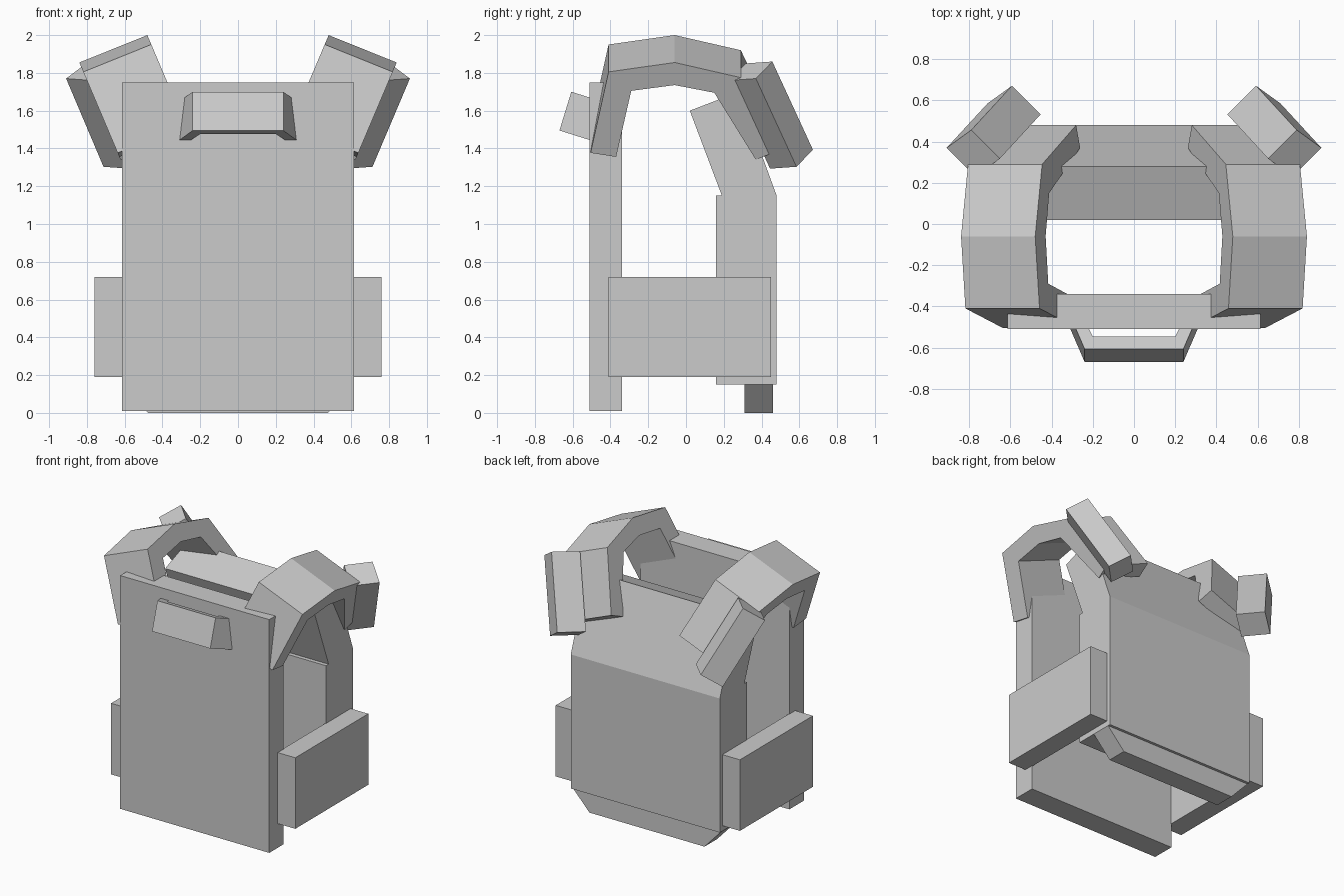
import bpy, bmesh
from mathutils import Vector

if "Cube" in bpy.data.objects:
    bpy.data.objects.remove(bpy.data.objects["Cube"])


def prism(name, outline, sweep, mirror=False):
    """Flat outline of 3D points swept along a vector, optionally mirrored in x."""
    bm = bmesh.new()
    face = bm.faces.new([bm.verts.new(p) for p in outline])
    ext = bmesh.ops.extrude_face_region(bm, geom=[face], use_keep_orig=True)
    moved = [g for g in ext["geom"] if isinstance(g, bmesh.types.BMVert)]
    bmesh.ops.translate(bm, verts=moved, vec=Vector(sweep))
    bmesh.ops.recalc_face_normals(bm, faces=bm.faces)
    mesh = bpy.data.meshes.new(name)
    bm.to_mesh(mesh)
    bm.free()
    ob = bpy.data.objects.new(name, mesh)
    bpy.context.collection.objects.link(ob)
    if mirror:
        ob.modifiers.new("Mirror", "MIRROR").use_mirror_merge = False
    return ob


def box(name, x, y, z, mirror=False):
    return prism(name, [(x[0], y[0], z[0]), (x[0], y[1], z[0]),
                        (x[0], y[1], z[1]), (x[0], y[0], z[1])],
                 (x[1] - x[0], 0, 0), mirror)


# Front panel and side pouches
box("front_panel", (-0.615, 0.615), (-0.51, -0.34), (0.01, 1.75))
box("side_pouch", (0.61, 0.76), (-0.41, 0.45), (0.19, 0.72), mirror=True)

# Back panel, its upper half leaning forward
back = [(0.48, 0.15), (0.48, 1.15), (0.28, 1.70), (0.02, 1.60),
        (0.19, 1.15), (0.16, 1.15), (0.16, 0.15)]
prism("back_panel", [(-0.615, y, z) for y, z in back], (1.23, 0, 0))

# Lower flap under the back panel
flap = [(-0.615, 0.15), (-0.475, 0.0), (0.475, 0.0), (0.615, 0.15)]
prism("back_lower_flap", [(x, 0.31, z) for x, z in flap], (0, 0.15, 0))

# Tilted grab handle on the front: outline in (x, depth) along the leg direction
half = [(0.31, 0.17), (0.24, 0.0)]
inner = [(0.20, 0.063), (0.25, 0.17)]
loop = (half + [(-x, d) for x, d in reversed(half)]
        + [(-x, d) for x, d in reversed(inner)] + inner)
prism("front_handle", [(x, -0.67 + 0.955 * d, 1.495 - 0.3 * d) for x, d in loop],
      (0, 0.063, 0.205))

# Shoulder straps: arch outline in (y, height), tilted about 23 degrees outward
arch = [(-0.505, -0.52), (-0.41, -0.054), (-0.06, 0.0), (0.29, -0.087), (0.48, -0.51),
        (0.37, -0.56), (0.15, -0.174), (-0.06, -0.13), (-0.29, -0.163), (-0.37, -0.543)]
prism("shoulder_strap", [(0.84 + 0.39 * n, y, 1.855 + 0.92 * n) for y, n in arch],
      (-0.36, 0, 0.145), mirror=True)

# Rotated blocks on the back of the straps
corner = Vector((0.91, 0.37, 1.77))
across, outward = Vector((-0.138, -0.14, -0.01)), Vector((-0.12, 0.087, 0.09))
prism("shoulder_block",
      [corner, corner + across, corner + across + outward, corner + outward],
      (-0.198, 0.215, -0.467), mirror=True)
